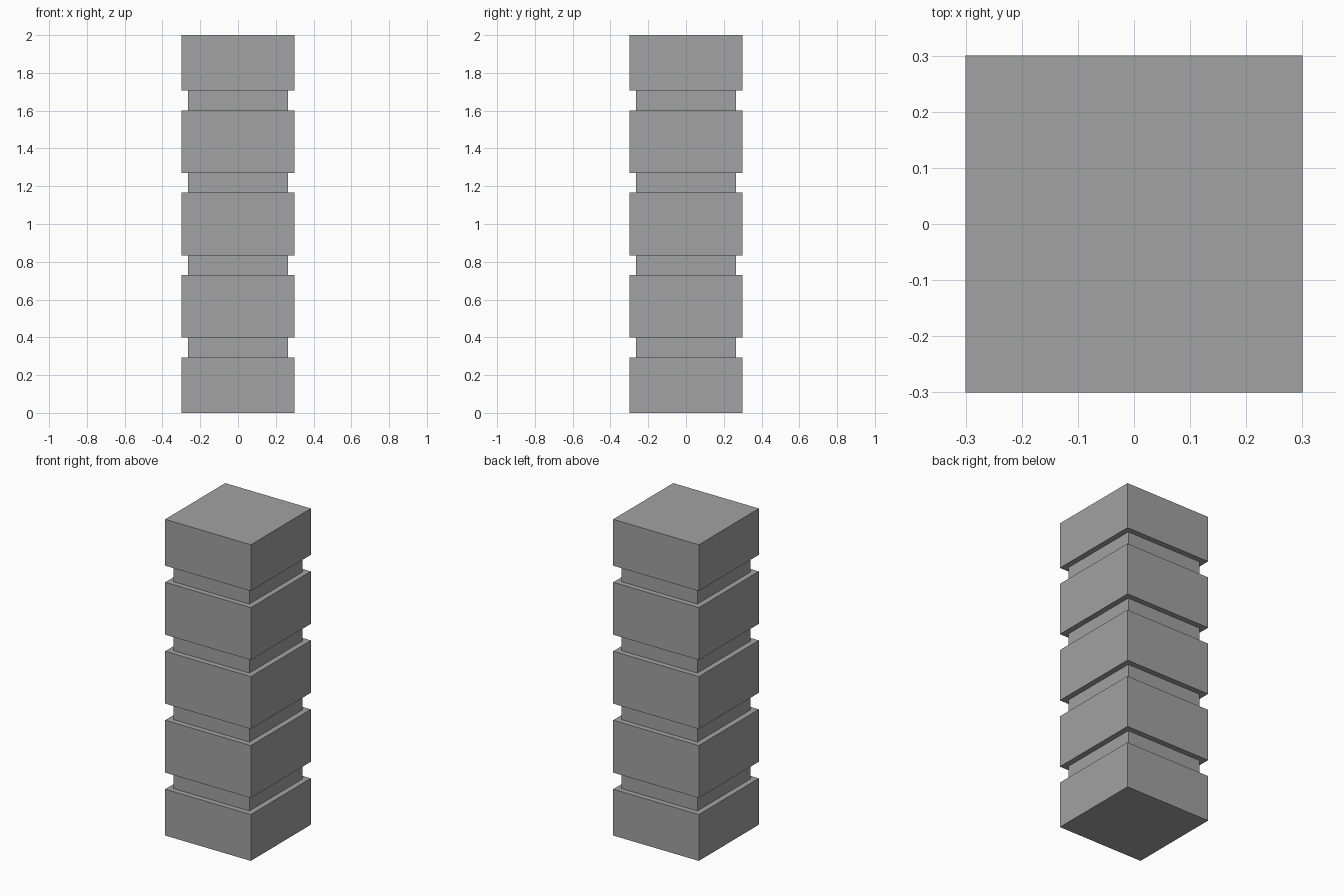
import bpy
import bmesh

if "Cube" in bpy.data.objects:
    bpy.data.objects.remove(bpy.data.objects["Cube"])

HALF = 0.30          # half width of the blocks
NECK = 0.265         # half width inside the grooves
PITCH = 0.4363       # spacing of the grooves
GROOVE = 0.105       # groove height
HEIGHT = 2.0

# Stepped side profile as (half width, z), bottom to top
profile = [(HALF, 0.0)]
for i in range(4):
    mid = HEIGHT / 2 + (i - 1.5) * PITCH
    lo, hi = mid - GROOVE / 2, mid + GROOVE / 2
    profile += [(HALF, lo), (NECK, lo), (NECK, hi), (HALF, hi)]
profile.append((HALF, HEIGHT))

# Square rings joined by side walls, capped at both ends
bm = bmesh.new()
corners = [(-1, -1), (1, -1), (1, 1), (-1, 1)]
rings = [[bm.verts.new((sx * w, sy * w, z)) for sx, sy in corners]
         for w, z in profile]
for a, b in zip(rings, rings[1:]):
    for k in range(4):
        n = (k + 1) % 4
        bm.faces.new((a[k], a[n], b[n], b[k]))
bm.faces.new(rings[0][::-1])
bm.faces.new(rings[-1])

mesh = bpy.data.meshes.new("grooved_pillar")
bm.to_mesh(mesh)
bm.free()
pillar = bpy.data.objects.new("grooved_pillar", mesh)
bpy.context.collection.objects.link(pillar)

# Dark grey finish
grey = bpy.data.materials.new("dark_grey")
grey.diffuse_color = (0.36, 0.36, 0.36, 1.0)
grey.use_nodes = True
grey.node_tree.nodes["Principled BSDF"].inputs["Base Color"].default_value = grey.diffuse_color
mesh.materials.append(grey)
